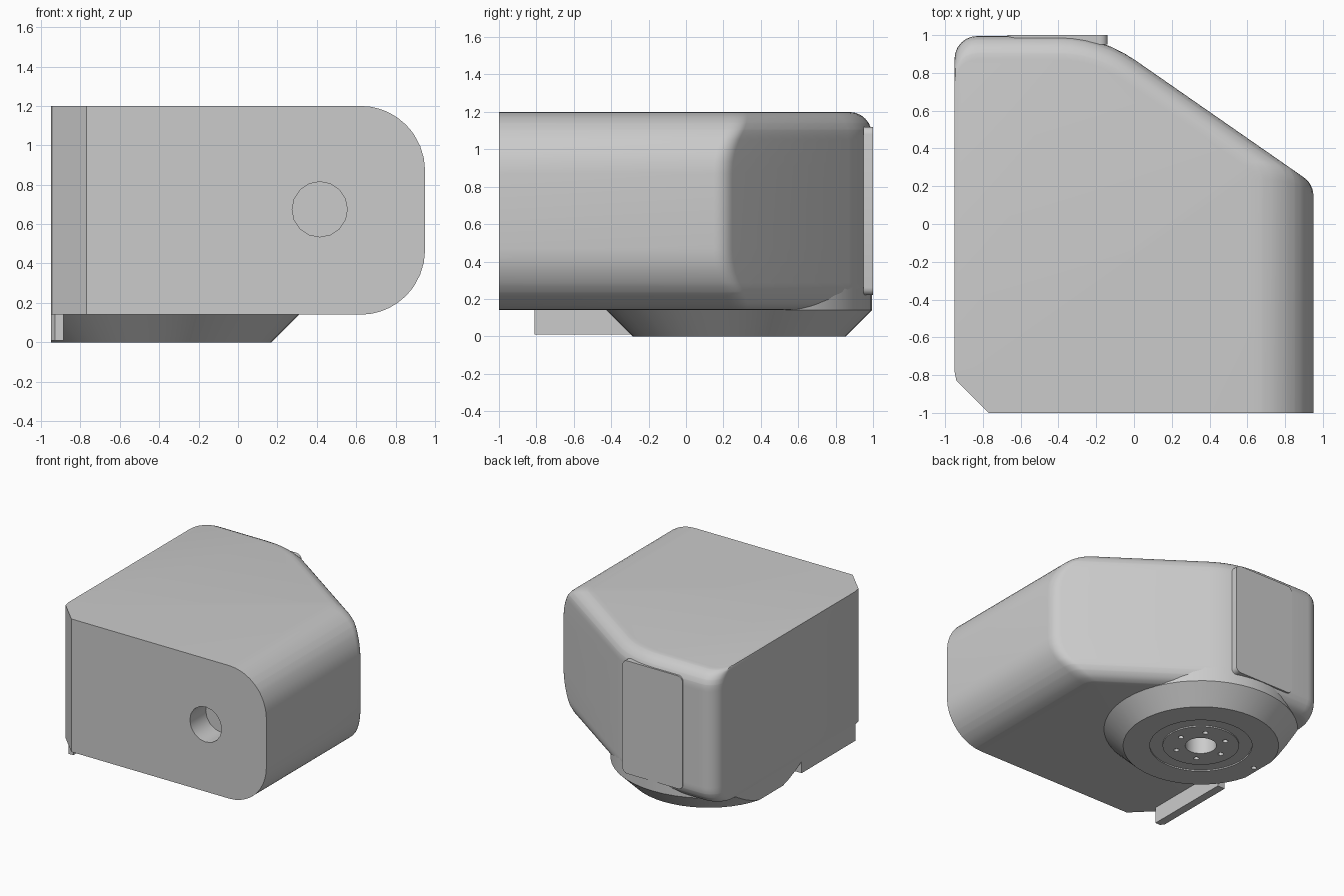
import bpy, bmesh
from math import sin, cos, pi, sqrt, radians
from mathutils import Matrix, Vector

if "Cube" in bpy.data.objects:
    bpy.data.objects.remove(bpy.data.objects["Cube"])

CX, CY, R = -0.40, 0.285, 0.71      # turntable axis and radius
LEFT, Z0, Z1 = -0.95, 0.14, 1.20


def finish(bm, name):
    bmesh.ops.recalc_face_normals(bm, faces=bm.faces)
    me = bpy.data.meshes.new(name)
    bm.to_mesh(me)
    bm.free()
    ob = bpy.data.objects.new(name, me)
    bpy.context.collection.objects.link(ob)
    return ob


def activate(ob):
    bpy.ops.object.select_all(action='DESELECT')
    ob.select_set(True)
    bpy.context.view_layer.objects.active = ob


def smooth(ob):
    activate(ob)
    bpy.ops.object.shade_smooth_by_angle(angle=radians(25))


def loft(rings, name):
    bm = bmesh.new()
    vs = [[bm.verts.new(p) for p in ring] for ring in rings]
    n = len(vs[0])
    for a, b in zip(vs, vs[1:]):
        for i in range(n):
            bm.faces.new((a[i], a[(i + 1) % n], b[(i + 1) % n], b[i]))
    bm.faces.new(vs[0])
    bm.faces.new(vs[-1])
    return finish(bm, name)


def arc(cx, cy, r, a0, a1, n):
    return [(cx + r * cos(radians(a0 + (a1 - a0) * i / n)),
             cy + r * sin(radians(a0 + (a1 - a0) * i / n))) for i in range(n + 1)]


def cylinder(name, loc, r, depth, seg, rot=None):
    bm = bmesh.new()
    m = Matrix.Translation(loc) @ (rot or Matrix())
    bmesh.ops.create_cone(bm, cap_ends=True, segments=seg, radius1=r, radius2=r,
                          depth=depth, matrix=m)
    return finish(bm, name)


def cut(ob, cutter):
    mod = ob.modifiers.new("cut", 'BOOLEAN')
    mod.operation, mod.solver, mod.object = 'DIFFERENCE', 'EXACT', cutter
    activate(ob)
    bpy.ops.object.modifier_apply(modifier=mod.name)
    bpy.data.objects.remove(cutter)


# Housing: horizontal sections with a big round on the right, a small one at the back
SLOPE = 55.2                        # direction of the slanted face's normal
BIG, SMALL, CORNER = 0.33, 0.125, 0.12


def inset(t, r):
    return r - sqrt(r * r - (r - t) ** 2) if t < r else 0.0


def section(z):
    t = max(0.0, min(z - Z0, Z1 - z))
    xr, d = 0.95 - inset(t, BIG), inset(t, SMALL)
    nx, ny = cos(radians(SLOPE)), sin(radians(SLOPE))
    fx = xr - CORNER
    fy = CY + (R - d - CORNER - nx * (fx - CX)) / ny
    pts = [(LEFT + 0.01, -0.83), (-0.77, -1), (xr, -1)]
    pts += arc(fx, fy, CORNER, 0, SLOPE, 6)
    pts += arc(CX, CY, R - d, SLOPE, 90, 6)
    pts += arc(LEFT + CORNER, CY + R - d - CORNER, CORNER, 90, 180, 6)
    pts += [(LEFT, -0.78)]
    return [(x, y, z) for x, y in pts]


steps = sorted({round(r * (1 - cos(i * pi / 2 / n)), 4)
                for r, n in ((BIG, 8), (SMALL, 6)) for i in range(n + 1)})
levels = [Z0 + t for t in steps] + [Z1 - t for t in reversed(steps)]
housing = loft([section(z) for z in levels], "housing")
cut(housing, cylinder("hole_cutter", (0.415, -1, 0.675), 0.14, 0.4, 16,
                      Matrix.Rotation(pi / 2, 4, 'X')))
smooth(housing)

# Conical turntable base, trimmed flush with the flat left side
base = loft([[(x, y, z) for x, y in arc(CX, CY, r, 0, 352.5, 47)]
             for r, z in ((0.57, 0), (R, Z0), (R - 0.001, 0.5))], "turntable_base")
bm = bmesh.new()
bm.from_mesh(base.data)
res = bmesh.ops.bisect_plane(bm, geom=bm.verts[:] + bm.edges[:] + bm.faces[:],
                             plane_co=Vector((LEFT, 0, 0)), plane_no=Vector((-1, 0, 0)),
                             clear_outer=True)
edges = [e for e in bm.edges if e.is_boundary]
bmesh.ops.holes_fill(bm, edges=edges, sides=0)
bmesh.ops.recalc_face_normals(bm, faces=bm.faces)
bm.to_mesh(base.data)
bm.free()

# Ring recess, shaft bore, bolt circle and locating pin hole
cut(base, cylinder("recess_cutter", (CX, CY, 0), 0.375, 0.02, 40))
flange = cylinder("flange", (CX, CY, 0.01), 0.28, 0.02, 40)
holes = [(CX, CY, 0.115, 24)]
holes += [(CX + 0.19 * cos(i * pi / 3), CY + 0.19 * sin(i * pi / 3), 0.02, 12) for i in range(6)]
for x, y, r, seg in holes:
    for part in (base, flange):
        cut(part, cylinder("bore_cutter", (x, y, 0), r, 0.26, seg))
cut(base, cylinder("pin_cutter", (CX - 0.507, CY, 0), 0.02, 0.1, 12))
smooth(base)
smooth(flange)

# Cover plate on the back with rounded corners
px0, px1, pz0, pz1, pr = -0.67, -0.14, 0.22, 1.12, 0.04
outline = (arc(px1 - pr, pz1 - pr, pr, 0, 90, 4) + arc(px0 + pr, pz1 - pr, pr, 90, 180, 4)
           + arc(px0 + pr, pz0 + pr, pr, 180, 270, 4) + arc(px1 - pr, pz0 + pr, pr, 270, 360, 4))
smooth(loft([[(x, y, z) for x, z in outline] for y in (0.95, 1.0)], "back_cover"))

# Thin foot rail under the left side
rail = [(LEFT, -0.78), (LEFT + 0.02, -0.81), (-0.885, -0.81), (-0.885, -0.1), (LEFT, -0.1)]
loft([[(x, y, z) for x, y in rail] for z in (0.01, 0.15)], "foot_rail")
